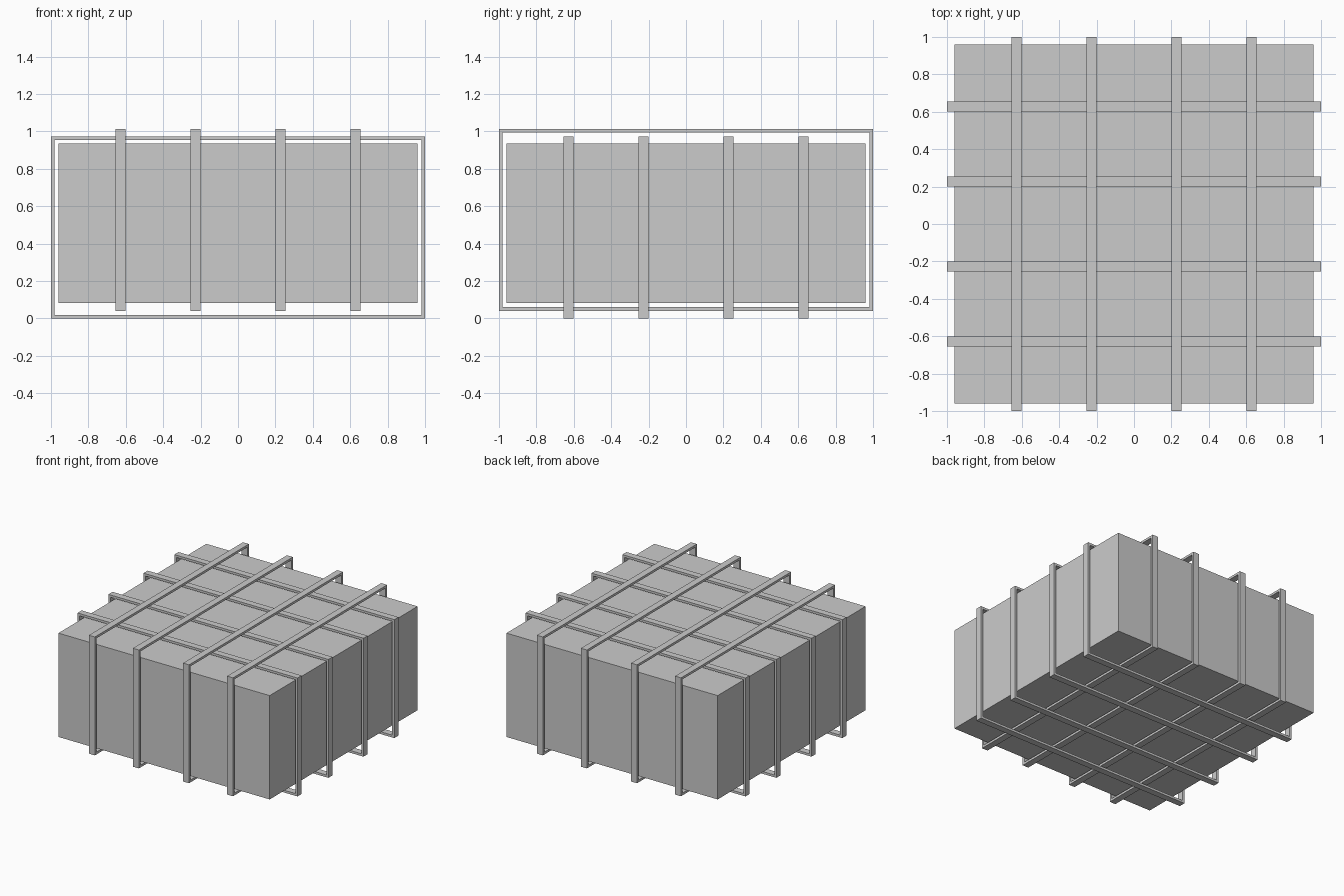
import bpy
import bmesh
from mathutils import Matrix

if "Cube" in bpy.data.objects:
    bpy.data.objects.remove(bpy.data.objects["Cube"], do_unlink=True)

grey = bpy.data.materials.new("light grey")
grey.use_nodes = True
colour = (0.6, 0.6, 0.6, 1)
grey.diffuse_color = colour
grey.node_tree.nodes["Principled BSDF"].inputs["Base Color"].default_value = colour


def add_object(name, bm):
    mesh = bpy.data.meshes.new(name)
    bmesh.ops.recalc_face_normals(bm, faces=bm.faces)
    bm.to_mesh(mesh)
    bm.free()
    mesh.materials.append(grey)
    obj = bpy.data.objects.new(name, mesh)
    bpy.context.collection.objects.link(obj)


def rectangle(half, low, high):
    return [(-half, low), (half, low), (half, high), (-half, high)]


def hoop(name, offset, low, high, turn):
    """Flat rectangular hoop, running along x, or along y when turned."""
    thick, half_width = 0.019, 0.027
    bm = bmesh.new()
    outlines = (rectangle(1, low, high),
                rectangle(1 - thick, low + thick, high - thick))
    outer, inner = [[bm.verts.new((x, -half_width, z)) for x, z in points]
                    for points in outlines]
    faces = []
    for i in range(4):
        j = (i + 1) % 4
        faces.append(bm.faces.new((outer[i], outer[j], inner[j], inner[i])))
    result = bmesh.ops.extrude_face_region(bm, geom=faces, use_keep_orig=True)
    new_verts = [v for v in result["geom"] if isinstance(v, bmesh.types.BMVert)]
    bmesh.ops.translate(bm, verts=new_verts, vec=(0, 2 * half_width, 0))
    bmesh.ops.translate(bm, verts=bm.verts, vec=(0, offset, 0))
    if turn:
        bmesh.ops.transform(bm, verts=bm.verts,
                            matrix=Matrix(((0, 1, 0), (1, 0, 0), (0, 0, 1))).to_4x4())
    add_object(name, bm)


# Solid block
block = bmesh.new()
bmesh.ops.create_cube(block, size=1)
bmesh.ops.scale(block, verts=block.verts, vec=(1.92, 1.92, 0.853))
bmesh.ops.translate(block, verts=block.verts, vec=(0, 0, 0.508))
add_object("block", block)

# Two crossing sets of hoops, the second set slightly higher
for number, offset in enumerate((-0.628, -0.228, 0.228, 0.628), 1):
    hoop(f"cross_hoop_{number}", offset, 0, 0.973, False)
    hoop(f"lengthwise_hoop_{number}", offset, 0.041, 1.014, True)
